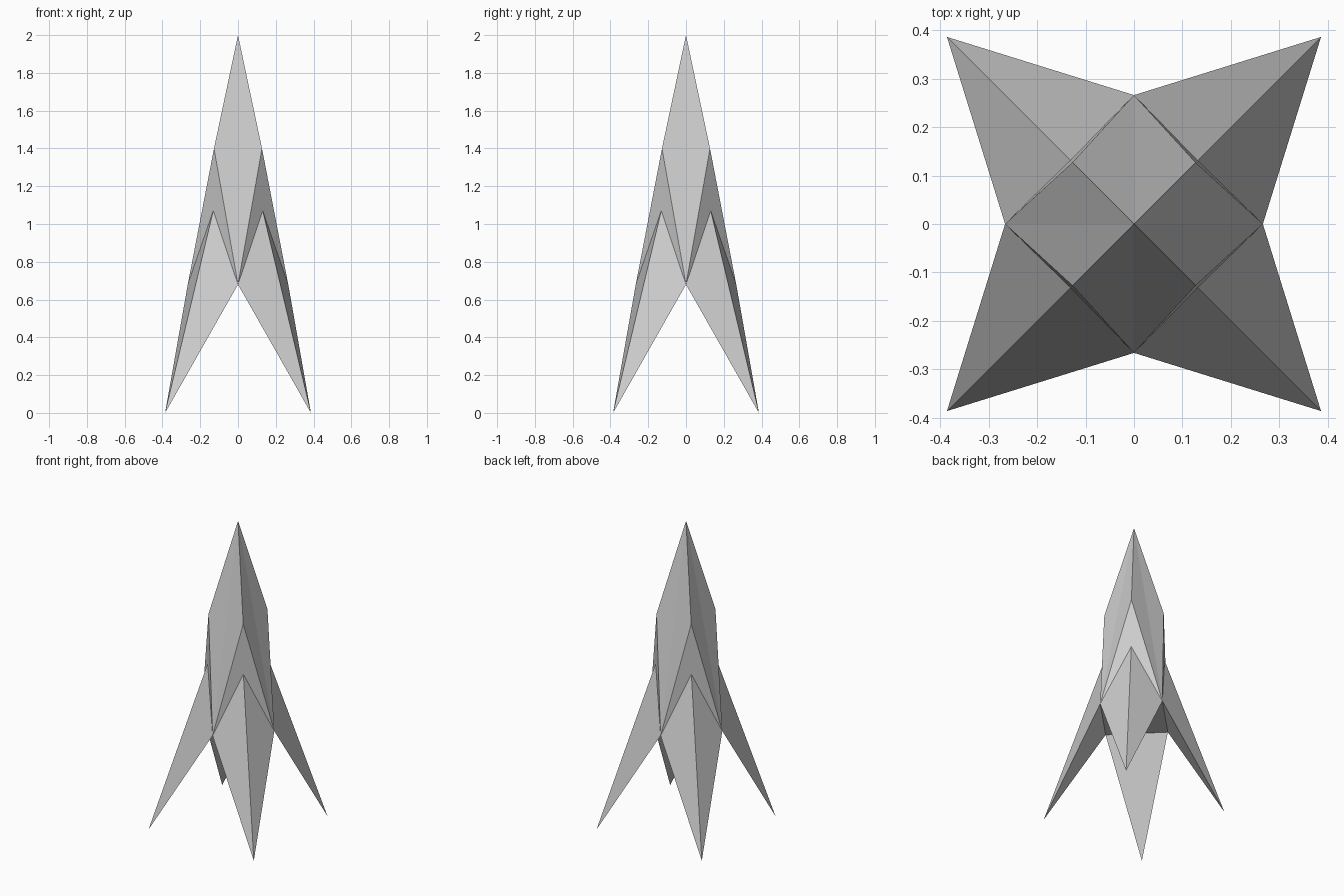
import bpy
import bmesh
from math import radians
from mathutils import Matrix, Vector

if "Cube" in bpy.data.objects:
    bpy.data.objects.remove(bpy.data.objects["Cube"])

grey = bpy.data.materials.new("light grey")
grey.diffuse_color = (0.6, 0.6, 0.6, 1)
grey.use_nodes = True
grey.node_tree.nodes["Principled BSDF"].inputs["Base Color"].default_value = grey.diffuse_color

# Key dimensions
TOP = Vector((0, 0, 2.0))
SHOULDER = Vector((0.127, -0.127, 1.40))
HIP = Vector((0, -0.266, 0.68))
FIN_ROOT = Vector((0.131, -0.131, 1.07))
FIN_TIP = Vector((0.386, -0.386, 0.0))


def turned(point, quarter):
    return Matrix.Rotation(radians(90 * quarter), 3, 'Z') @ point


def make_part(name, faces):
    """Build a flat-shaded solid from faces given as corner points."""
    bm = bmesh.new()
    for corners in faces:
        bm.faces.new([bm.verts.new(c) for c in corners])
    bmesh.ops.remove_doubles(bm, verts=bm.verts, dist=0.0005)
    bmesh.ops.recalc_face_normals(bm, faces=bm.faces)
    mesh = bpy.data.meshes.new(name)
    bm.to_mesh(mesh)
    bm.free()
    mesh.materials.append(grey)
    obj = bpy.data.objects.new(name, mesh)
    bpy.context.collection.objects.link(obj)
    return obj


# Faceted spire body: four kite faces, four corner triangles, square base
body_faces = [[turned(HIP, q) for q in range(4)]]
for q in range(4):
    left, right = turned(SHOULDER, q - 1), turned(SHOULDER, q)
    hip, next_hip = turned(HIP, q), turned(HIP, q + 1)
    body_faces += [[TOP, left, hip], [TOP, hip, right],
                   [right, hip, next_hip]]
make_part("spire_body", body_faces)

# Four swept pointed fins, one at each corner
for q, corner in enumerate(("front_right", "back_right",
                            "back_left", "front_left")):
    root, tip = turned(FIN_ROOT, q), turned(FIN_TIP, q)
    a, b = turned(HIP, q), turned(HIP, q + 1)
    make_part(corner + "_fin",
              [[root, a, tip], [root, tip, b], [a, b, tip], [root, b, a]])
